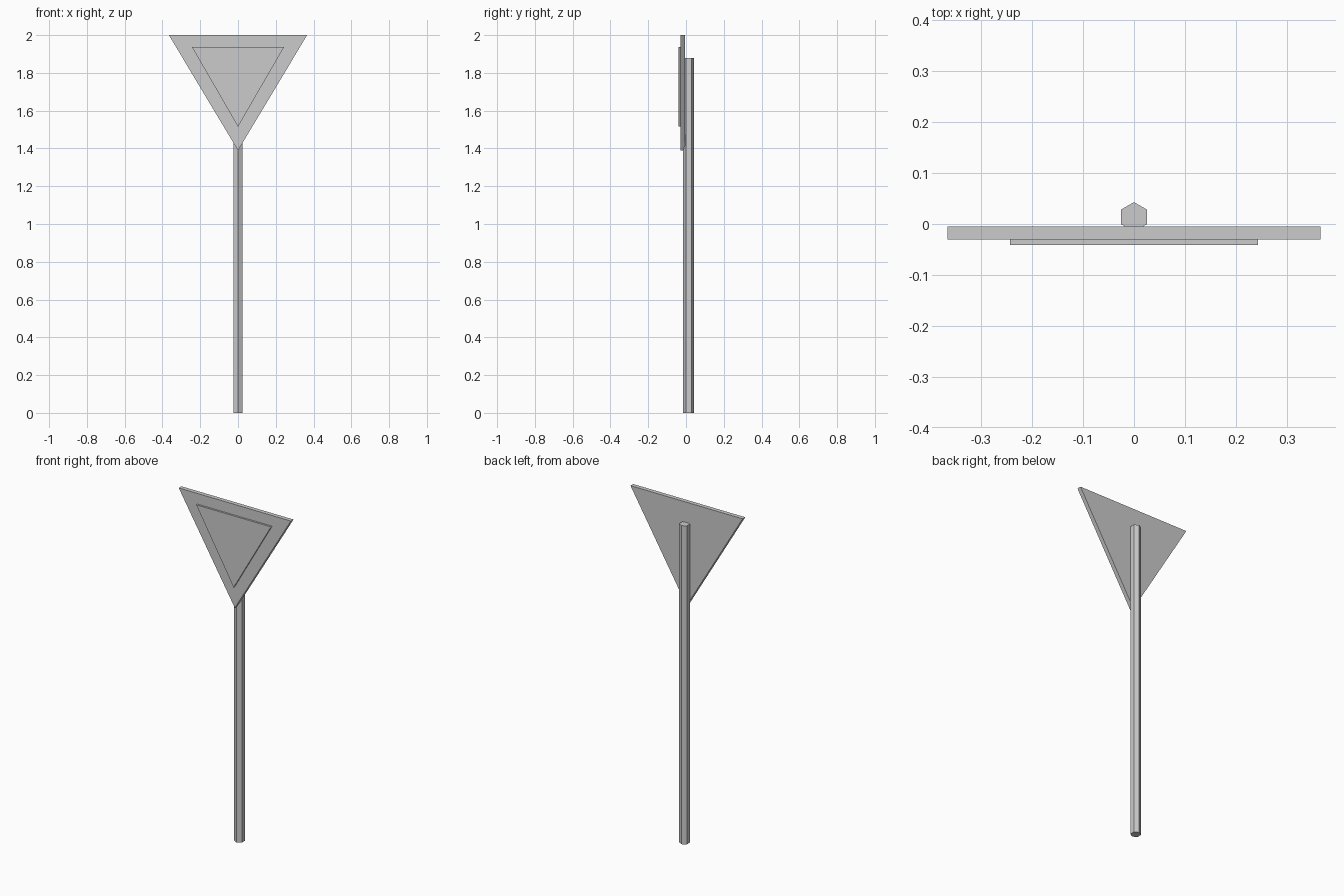
import bpy, bmesh, math
from mathutils import Vector

if "Cube" in bpy.data.objects:
    bpy.data.objects.remove(bpy.data.objects["Cube"])

grey = bpy.data.materials.new("light_grey")
grey.diffuse_color = (0.6, 0.6, 0.6, 1)
grey.use_nodes = True
grey.node_tree.nodes["Principled BSDF"].inputs["Base Color"].default_value = grey.diffuse_color


def prism(name, outline, offset):
    """Extrude a flat outline by an offset vector into a solid."""
    bm = bmesh.new()
    face = bm.faces.new([bm.verts.new(p) for p in outline])
    out = bmesh.ops.extrude_face_region(bm, geom=[face], use_keep_orig=True)
    verts = [v for v in out["geom"] if isinstance(v, bmesh.types.BMVert)]
    bmesh.ops.translate(bm, verts=verts, vec=Vector(offset))
    bmesh.ops.recalc_face_normals(bm, faces=bm.faces)
    mesh = bpy.data.meshes.new(name)
    bm.to_mesh(mesh)
    bm.free()
    mesh.materials.append(grey)
    obj = bpy.data.objects.new(name, mesh)
    bpy.context.collection.objects.link(obj)
    return obj


def triangle(half_width, top, tip, y):
    """Downward-pointing triangle facing the front."""
    return [(-half_width, y, top), (0, y, tip), (half_width, y, top)]


# Hexagonal post with corners pointing front and back
R = 0.029
post = [(R * math.sin(i * math.pi / 3), 0.014 + R * math.cos(i * math.pi / 3), 0)
        for i in range(6)]
prism("post", post, (0, 0, 1.88))

# Sign board and the raised panel on its front
prism("sign_board", triangle(0.366, 2.0, 1.39, -0.005), (0, -0.025, 0))
prism("sign_panel", triangle(0.244, 1.937, 1.515, -0.029), (0, -0.012, 0))
